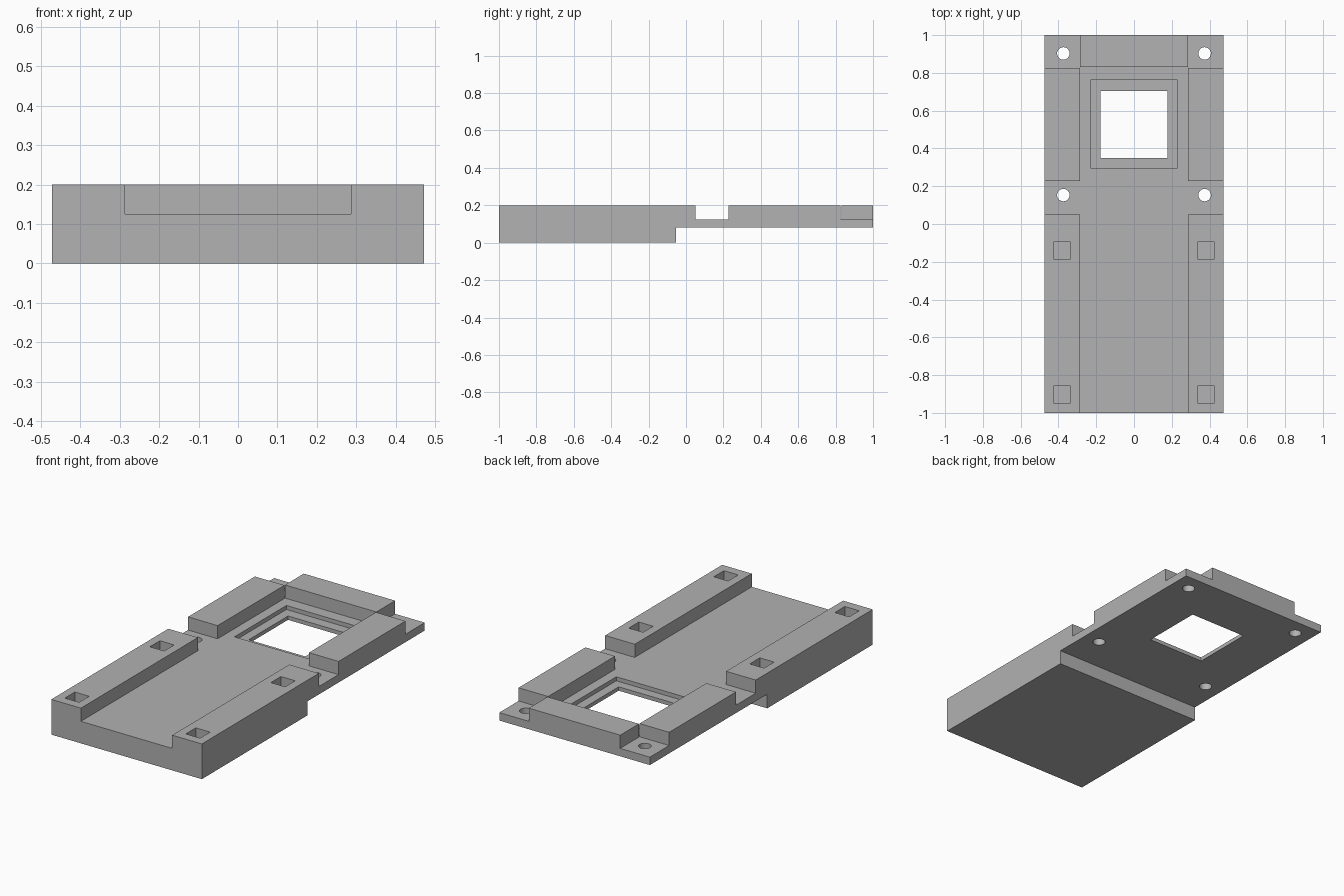
import bpy, bmesh, math

if "Cube" in bpy.data.objects:
    bpy.data.objects.remove(bpy.data.objects["Cube"])

GREY = bpy.data.materials.new("plain_grey")
GREY.diffuse_color = (0.445, 0.445, 0.445, 1)
GREY.use_nodes = True
GREY.node_tree.nodes["Principled BSDF"].inputs["Base Color"].default_value = GREY.diffuse_color

W, TOP, DECK, STEP = 0.473, 0.2, 0.125, 0.08   # half width and main heights
RAIL = 0.287                                   # inner edge of the side rails


def make_object(name, bm):
    bmesh.ops.recalc_face_normals(bm, faces=bm.faces)
    mesh = bpy.data.meshes.new(name)
    bm.to_mesh(mesh)
    bm.free()
    mesh.materials.append(GREY)
    ob = bpy.data.objects.new(name, mesh)
    bpy.context.collection.objects.link(ob)
    return ob


def box(name, x0, x1, y0, y1, z0, z1):
    bm = bmesh.new()
    bmesh.ops.create_cube(bm, size=1)
    for v in bm.verts:
        v.co = ((x0 + x1) / 2 + v.co.x * (x1 - x0),
                (y0 + y1) / 2 + v.co.y * (y1 - y0),
                (z0 + z1) / 2 + v.co.z * (z1 - z0))
    return make_object(name, bm)


def cylinder(name, x, y, r):
    bm = bmesh.new()
    bmesh.ops.create_cone(bm, cap_ends=True, segments=32, radius1=r, radius2=r, depth=1)
    bmesh.ops.translate(bm, verts=bm.verts, vec=(x, y, 0.1))
    return make_object(name, bm)


# Body: stepped side profile extruded across the width
bm = bmesh.new()
profile = [(-1, 0), (-0.053, 0), (-0.053, STEP), (1, STEP), (1, TOP), (-1, TOP)]
face = bm.faces.new([bm.verts.new((-W, y, z)) for y, z in profile])
ext = bmesh.ops.extrude_face_region(bm, geom=[face])
bmesh.ops.translate(bm, vec=(2 * W, 0, 0),
                    verts=[g for g in ext["geom"] if isinstance(g, bmesh.types.BMVert)])
body = make_object("mounting_plate", bm)

# Centre channel, window recess and window opening
cutters = [box("channel_cutter", -RAIL, RAIL, -1.1, 0.832, DECK, 0.4),
           box("recess_cutter", -0.23, 0.23, 0.297, 0.763, 0.102, 0.4),
           box("window_cutter", -0.178, 0.178, 0.35, 0.703, -0.2, 0.4)]

for s in (-1, 1):
    def side_box(name, a, b, *rest):
        return box(name, min(s * a, s * b), max(s * a, s * b), *rest)
    # Rail gaps and rear corner pads
    cutters.append(side_box("rail_gap_cutter", 0.2, 0.6, 0.05, 0.227, DECK, 0.4))
    cutters.append(side_box("corner_cutter", RAIL, 0.6, 0.827, 1.1, DECK, 0.4))
    # Square pockets in the front rails
    for y in (-0.902, -0.139):
        cutters.append(side_box("pocket_cutter", 0.335, 0.425, y - 0.045, y + 0.045, 0.1, 0.4))
    # Round screw holes
    for y in (0.153, 0.903):
        cutters.append(cylinder("hole_cutter", s * 0.374, y, 0.033))

for c in cutters:
    c.hide_render = True
    mod = body.modifiers.new(c.name, 'BOOLEAN')
    mod.operation = 'DIFFERENCE'
    mod.solver = 'EXACT'
    mod.object = c

# Bake the cuts and remove the cutters
bpy.context.view_layer.update()
result = bpy.data.meshes.new_from_object(
    body.evaluated_get(bpy.context.evaluated_depsgraph_get()))
body.modifiers.clear()
body.data = result
for c in cutters:
    bpy.data.objects.remove(c)

bpy.context.view_layer.objects.active = body
body.select_set(True)
bpy.ops.object.shade_smooth_by_angle(angle=math.radians(30))
